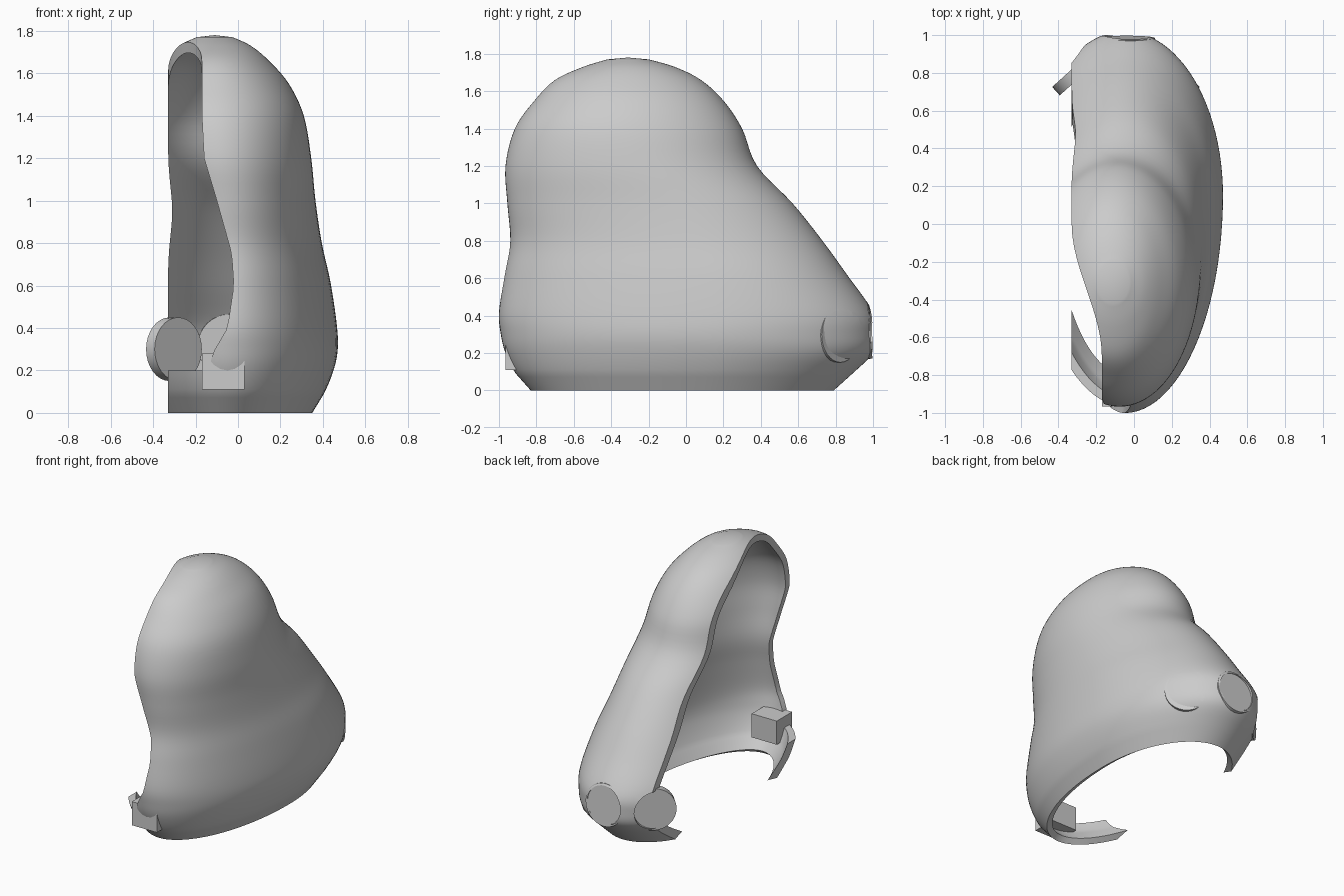
import bpy, bmesh, math
from mathutils import Vector

if "Cube" in bpy.data.objects:
    bpy.data.objects.remove(bpy.data.objects["Cube"], do_unlink=True)

grey = bpy.data.materials.new("plain grey")
grey.use_nodes = True
grey.diffuse_color = (0.6, 0.6, 0.6, 1)
grey.node_tree.nodes["Principled BSDF"].inputs["Base Color"].default_value = grey.diffuse_color


def make_object(name, bm):
    bmesh.ops.recalc_face_normals(bm, faces=bm.faces)
    mesh = bpy.data.meshes.new(name)
    bm.to_mesh(mesh)
    bm.free()
    mesh.materials.append(grey)
    obj = bpy.data.objects.new(name, mesh)
    bpy.context.collection.objects.link(obj)
    return obj


def box(name, low, high):
    bm = bmesh.new()
    bmesh.ops.create_cube(bm, size=1)
    low, high = Vector(low), Vector(high)
    for v in bm.verts:
        v.co = (low + high) / 2 + v.co * (high - low)
    return make_object(name, bm)


def disc(name, outer, normal, radius, depth, inner_scale=1):
    """Cylinder whose outer face is centred on a point, going inward by depth."""
    bm = bmesh.new()
    normal = Vector(normal).normalized()
    bmesh.ops.create_cone(bm, cap_ends=True, segments=32, depth=depth,
                          radius1=radius * inner_scale, radius2=radius)
    turn = normal.to_track_quat('Z', 'Y')
    for v in bm.verts:
        v.co = Vector(outer) - normal * depth / 2 + turn @ v.co
    return make_object(name, bm)


def bake(obj):
    graph = bpy.context.evaluated_depsgraph_get()
    mesh = bpy.data.meshes.new_from_object(obj.evaluated_get(graph))
    obj.modifiers.clear()
    obj.data = mesh


def cut(obj, cutter):
    cutter.hide_render = True
    mod = obj.modifiers.new("cut", 'BOOLEAN')
    mod.operation = 'DIFFERENCE'
    mod.solver = 'EXACT'
    mod.object = cutter
    bake(obj)
    bpy.data.objects.remove(cutter, do_unlink=True)


def spline(rows, t):
    """Smooth blend through a list of equal-length rows."""
    i = min(int(t), len(rows) - 2)
    f = t - i
    a, d = rows[max(i - 1, 0)], rows[min(i + 2, len(rows) - 1)]
    return [q + f * ((r - p) + f * (2 * p - 5 * q + 4 * r - s + f * (3 * (q - r) + s - p))) / 2
            if 0 < i else q + f * (r - q)
            for p, q, r, s in zip(a, rows[i], rows[i + 1], d)]


# Body sections: height, front y, back y, widest y, half width, centre x
SECTIONS = [
    (0, -.83, .79, .1, .4, -.05),
    (.09, -.91, .89, .12, .455, -.05),
    (.2, -.965, 1, .15, .5, -.05),
    (.3, -.99, 1.02, .15, .52, -.05),
    (.42, -1, 1, .15, .515, -.05),
    (.62, -.97, .86, .1, .485, -.05),
    (.8, -.94, .73, 0, .45, -.055),
    (1, -.955, .57, -.12, .425, -.06),
    (1.2, -.965, .38, -.25, .425, -.08),
    (1.4, -.915, .3, -.31, .405, -.095),
    (1.55, -.81, .2, -.31, .34, -.1),
    (1.66, -.7, .08, -.31, .255, -.11),
    (1.73, -.55, -.06, -.31, .17, -.11),
    (1.77, -.42, -.2, -.31, .085, -.11),
]
AROUND, STEPS = 96, 5

# Outer skin
bm = bmesh.new()
rings = []
for k in range((len(SECTIONS) - 1) * STEPS + 1):
    z, front, back, mid, half, cx = spline(SECTIONS, k / STEPS)
    ring = []
    for j in range(AROUND):
        a = math.tau * j / AROUND
        reach = back - mid if math.sin(a) > 0 else mid - front
        ring.append(bm.verts.new((cx + half * math.cos(a), mid + reach * math.sin(a), z)))
    rings.append(ring)
for low, high in zip(rings, rings[1:]):
    for j in range(AROUND):
        n = (j + 1) % AROUND
        bm.faces.new((low[j], low[n], high[n], high[j]))
apex = bm.verts.new((-.11, -.31, 1.78))
for j in range(AROUND):
    bm.faces.new((rings[-1][j], rings[-1][(j + 1) % AROUND], apex))
shell = make_object("body_shell", bm)
wall = shell.modifiers.new("wall", 'SOLIDIFY')
wall.thickness = .045
wall.offset = -1
bake(shell)

# Curved opening on the right side, sweeping further in at the front
EDGE = [(.15, -.15), (.28, -.12), (.4, -.05), (.6, -.02), (.75, -.03),
        (1, -.1), (1.2, -.16), (1.4, -.17), (2.1, -.17)]


def opening(y, z):
    edge = EDGE[-1][1]
    for (z0, e0), (z1, e1) in zip(EDGE, EDGE[1:]):
        if z0 <= z <= z1:
            edge = e0 + (e1 - e0) * (z - z0) / (z1 - z0)
            break
    w = min(max(-y / .7, 0), 1)
    w = w * w * (3 - 2 * w)
    neck = .02 * math.exp(-((z - .95) / .16) ** 2)
    return -.33 + w * (edge + .33) + (1 - w) * neck


bm = bmesh.new()
bmesh.ops.create_grid(bm, x_segments=40, y_segments=40, size=1)
for v in bm.verts:
    y, z = v.co.x * 1.2, 1.15 + v.co.y * .95
    v.co = (opening(y, z), y, z)
sides = bmesh.ops.extrude_face_region(bm, geom=bm.faces[:])
for v in sides["geom"]:
    if isinstance(v, bmesh.types.BMVert):
        v.co.x = -1.5
cut(shell, make_object("opening_cutter", bm))
cut(shell, box("lower_cutter", (-1.6, -1.5, -.2), (-.33, 1.5, .4)))

# Three round sockets at the tail, each with a flat backing disc
SOCKETS = {"left_socket": ((.245, .835, .3), (.67, .74, 0)),
           "rear_socket": ((-.04, .985, .32), (0, 1, .08)),
           "right_socket": ((-.33, .835, .3), (-.67, .74, 0))}
parts = [shell]
for name, (spot, normal) in SOCKETS.items():
    n = Vector(normal).normalized()
    face = Vector(spot) - n * (0 if name == "rear_socket" else .012)
    cut(shell, disc("socket_cutter", face + n * .2, n, .135, .26))
    parts.append(disc(name, face, n, .15, .06))

# Mounting block with a pin hole, inside the lower front
block = box("front_block", (-.17, -.965, .11), (.03, -.79, .28))
cut(block, disc("pin_cutter", (-.08, -.86, .2), (0, 0, 1), .025, .2))
parts.append(block)

for obj in parts:
    bpy.ops.object.select_all(action='DESELECT')
    obj.select_set(True)
    bpy.context.view_layer.objects.active = obj
    bpy.ops.object.shade_smooth_by_angle(angle=math.radians(35))
